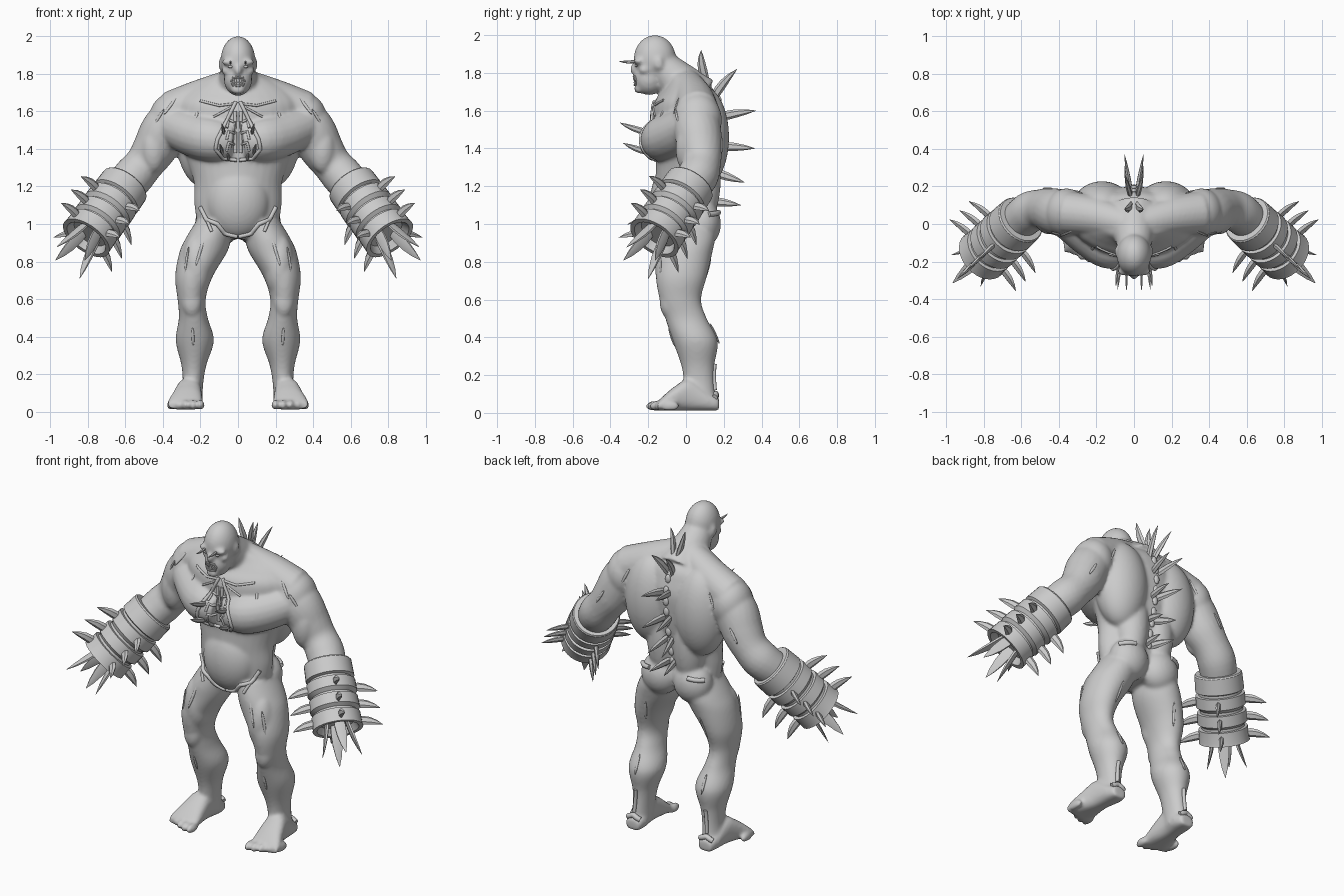
import bpy, bmesh, math
from mathutils import Vector as V, Matrix

cube = bpy.data.objects.get("Cube")
if cube:
    bpy.data.objects.remove(cube, do_unlink=True)

grey = bpy.data.materials.new("stone grey")
grey.use_nodes = True
colour = (0.6, 0.6, 0.6, 1)
grey.diffuse_color = colour
grey.node_tree.nodes["Principled BSDF"].inputs["Base Color"].default_value = colour


def finish(name, bm, mirror=True, angle=35):
    """Turn a bmesh into a shaded object, mirrored to the other side."""
    bmesh.ops.recalc_face_normals(bm, faces=bm.faces)
    me = bpy.data.meshes.new(name)
    bm.to_mesh(me)
    bm.free()
    ob = bpy.data.objects.new(name, me)
    bpy.context.collection.objects.link(ob)
    me.materials.append(grey)
    bpy.ops.object.select_all(action='DESELECT')
    ob.select_set(True)
    bpy.context.view_layer.objects.active = ob
    if mirror:
        ob.modifiers.new("mirror", 'MIRROR').use_mirror_merge = False
        bpy.ops.object.modifier_apply(modifier="mirror")
    bpy.ops.object.shade_smooth_by_angle(angle=math.radians(angle))
    return ob


def dense(rows, steps=5):
    """Add smoothly curving rows between the given ones."""
    out = []
    for i in range(len(rows) - 1):
        a, b, c, d = (rows[min(max(i + k, 0), len(rows) - 1)] for k in (-1, 0, 1, 2))
        for s in range(steps):
            t = s / steps
            out.append([q + t / 2 * (r - p + t * (2 * p - 5 * q + 4 * r - w + t * (3 * (q - r) + w - p)))
                        for p, q, r, w in zip(a, b, c, d)])
    return out + [list(rows[-1])]


def loft(bm, rings, n=20, power=1.0):
    """Skin rings given as (centre, half axis u, half axis v)."""
    def curve(a):
        return math.copysign(abs(a) ** power, a)
    loops = []
    for c, u, v in rings:
        angles = [math.tau * i / n for i in range(n)]
        loops.append([bm.verts.new(c + u * curve(math.cos(a)) + v * curve(math.sin(a))) for a in angles])
    for a, b in zip(loops, loops[1:]):
        for i in range(n):
            bm.faces.new((a[i], a[(i + 1) % n], b[(i + 1) % n], b[i]))
    bm.faces.new(loops[0][::-1])
    bm.faces.new(loops[-1])


def column(bm, rows, power=1.0):
    """Upright loft from (height, x centre, half width, front y, back y)."""
    loft(bm, [(V((x, (f + b) / 2, z)), V((w, 0, 0)), V((0, (b - f) / 2, 0))) for z, x, w, f, b in dense(rows)],
         32, power)


def blob(bm, c, r, rot=None, n=32):
    m = Matrix.Translation(c) @ (rot.to_matrix().to_4x4() if rot else Matrix()) @ Matrix.Diagonal((*r, 1))
    bmesh.ops.create_uvsphere(bm, u_segments=n, v_segments=n, radius=1, matrix=m)


def limb(bm, pts, n=20):
    """Round tube through (x, y, z, radius) points."""
    cs = [V(p[:3]) for p in pts]
    rings = []
    for i, c in enumerate(cs):
        q = (cs[min(i + 1, len(cs) - 1)] - cs[max(i - 1, 0)]).to_track_quat('Z', 'Y')
        rings.append((c, q @ V((pts[i][3], 0, 0)), q @ V((0, pts[i][3], 0))))
    loft(bm, rings, n)


def spike(bm, base, d, length, width, thick, bend=V(), side=V((1, 0, 0))):
    """Curved horn: swells slightly, then tapers to a point."""
    d = d.normalized()
    u = d.cross(side).normalized()
    v = d.cross(u)
    rings = []
    for t, s in ((-.15, .8), (.15, 1), (.45, .9), (.75, .55), (1, .04)):
        rings.append((base + d * length * t + bend * t * t, u * width * s, v * thick * s))
    loft(bm, rings, 6)


# Body masses, one half mirrored, then fused into one skin
bm = bmesh.new()
column(bm, ((.92, 0, .13, -.08, .09), (1, 0, .21, -.14, .13), (1.1, 0, .232, -.15, .13), (1.22, 0, .235, -.16, .15),
            (1.32, 0, .265, -.16, .175), (1.42, 0, .3, -.17, .19), (1.55, 0, .33, -.18, .2),
            (1.64, 0, .33, -.17, .18), (1.7, 0, .29, -.13, .155), (1.755, 0, .2, -.1, .1), (1.8, 0, .1, -.1, .04)), 1.1)
column(bm, ((1.02, .12, .1, -.13, .15), (.93, .155, .12, -.15, .155), (.85, .185, .127, -.155, .14),
            (.72, .235, .1, -.16, .11), (.6, .247, .075, -.14, .08), (.5, .238, .077, -.11, .11),
            (.38, .23, .102, -.07, .168), (.25, .235, .067, -.025, .15), (.15, .24, .055, -.01, .15),
            (.05, .25, .06, 0, .16)))
foot = ((.175, .25, .045, .07), (.12, .25, .06, .1), (.02, .26, .065, .17), (-.06, .27, .08, .13),
        (-.12, .28, .093, .08), (-.15, .28, .093, .05))
loft(bm, [(V((x, y, h / 2 + .01)), V((w, 0, 0)), V((0, 0, h / 2))) for y, x, w, h in dense(foot)], 20, .8)
for i in range(5):
    blob(bm, (.2 + .04 * i, -.165 + .005 * i * i, .036), (.022 - .001 * i, .05, .028))
limb(bm, dense(((.3, .06, 1.6, .11), (.385, .06, 1.51, .125), (.445, .075, 1.4, .118), (.5, .08, 1.32, .105),
                (.56, .06, 1.25, .11), (.63, .0, 1.17, .1))))
limb(bm, dense(((0, .05, 1.66, .14), (0, -.05, 1.76, .11), (0, -.13, 1.84, .085))))
limb(bm, dense(((.04, 0, 1.74, .085), (.2, .04, 1.665, .105), (.35, .06, 1.595, .115))))
limb(bm, dense(((.03, -.125, 1.44, .1), (.13, -.12, 1.45, .12), (.23, -.06, 1.475, .12), (.34, .02, 1.52, .11))))
for c, r in (((.36, .06, 1.55), (.115, .13, .145)),     # deltoid
             ((.17, .09, 1.46), (.16, .138, .27)),      # lat
             ((.11, .085, 1), (.12, .1, .125)),         # buttock
             ((0, -.07, 1.12), (.17, .12, .2)),         # belly
             ((.09, .08, 1.25), (.1, .105, .27)),       # lower back
             ((.22, -.07, .78), (.08, .095, .17)),      # thigh front
             ((.245, -.09, .59), (.055, .05, .09)),     # knee
             ((.45, .01, 1.4), (.07, .065, .13)),       # biceps
             ((0, -.165, 1.872), (.092, .112, .128)),   # skull
             ((0, -.195, 1.77), (.075, .08, .088)),     # jaw
             ((.045, -.25, 1.862), (.045, .028, .018)), # brow
             ((0, -.268, 1.82), (.022, .03, .03)),      # nose
             ((.06, -.22, 1.815), (.028, .03, .02)),    # cheek
             ((0, -.25, 1.715), (.04, .025, .025)),     # chin
             ((.092, -.145, 1.85), (.011, .026, .036))):  # ear
    blob(bm, c, r)
for v in bm.verts:
    v.co.z = max(v.co.z, .012)
body = finish("body", bm)
rm = body.modifiers.new("fuse", 'REMESH')
rm.mode, rm.voxel_size = 'VOXEL', .01
sm = body.modifiers.new("soften", 'SMOOTH')
sm.factor, sm.iterations = .5, 8
for m in ("fuse", "soften"):
    bpy.ops.object.modifier_apply(modifier=m)
bpy.ops.object.shade_smooth()
bpy.context.view_layer.update()


def on_skin(x, z, back=False):
    """Point and normal on the body, seen from the front or the back."""
    s = 1 if back else -1
    hit, p, n, _ = body.ray_cast(V((x, s, z)), V((0, -s, 0)))
    return (p, n) if hit else (V((x, 0, z)), V((0, s, 0)))


# Raised bones and tendons that follow the skin
def cord(bm, path, r, back=False):
    pts = []
    for (x, z), (x2, z2) in zip(path, path[1:]):
        for k in range(5):
            p, n = on_skin(x + (x2 - x) * k / 4, z + (z2 - z) * k / 4, back)
            pts.append((*(p + n * r * .2), r))
    limb(bm, [p for i, p in enumerate(pts) if i == 0 or (V(p[:3]) - V(pts[i - 1][:3])).length > .001], 8)


bm = bmesh.new()
cord(bm, ((.012, 1.65), (.05, 1.57), (.11, 1.45), (.12, 1.4), (.08, 1.35), (.005, 1.34)), .01)
cord(bm, ((.015, 1.6), (.015, 1.38)), .01)
for z in (1.54, 1.48, 1.42):
    cord(bm, ((.012, z), (.05, z + .015), (.06, z - .03)), .007)
finish("breastbone", bm, angle=60)
bm = bmesh.new()
cord(bm, ((.02, 1.64), (.1, 1.63), (.2, 1.655)), .007)
cord(bm, ((.04, 1.62), (.13, 1.57)), .006)
finish("collarbone", bm, angle=60)
bm = bmesh.new()
cord(bm, ((.2, 1.09), (.165, 1.02), (.11, 1), (.07, .95), (.005, .935)), .012)
cord(bm, ((.165, 1.02), (.14, .96)), .009)
cord(bm, ((.21, 1.05), (.13, 1.06)), .014, True)
finish("hip_bone", bm, angle=60)
bm = bmesh.new()
cord(bm, ((.24, .26), (.25, .12)), .011, True)
cord(bm, ((.21, .08), (.25, .1), (.29, .08)), .016, True)
finish("heel_bone", bm, angle=60)

# Long narrow gashes on shoulders, chest, thighs and shins
bm = bmesh.new()
for x, z, lean, size, back in ((.36, 1.63, .6, .06, 0), (.22, 1.58, .1, .05, 0), (.42, 1.57, .8, .05, 0),
                               (.2, .86, .3, .09, 0), (.275, .8, .2, .08, 0), (.24, .4, 0, .05, 0),
                               (.3, 1.58, .5, .06, 1), (.46, 1.42, .6, .05, 1), (.2, .75, .1, .07, 1),
                               (.23, .42, 0, .06, 1)):
    p, n = on_skin(x, z, back)
    along = V((lean, 0, -1))
    along = (along - n * along.dot(n)).normalized()
    rot = Matrix((along.cross(n), n, along)).transposed().to_quaternion()
    blob(bm, p, (.008, .007, size), rot, 10)
finish("gashes", bm)

# Paired horns along the spine, aimed at their tips
bm = bmesh.new()
for z, tip_y, tip_z in ((1.79, .08, 1.92), (1.69, .27, 1.82), (1.57, .37, 1.6), (1.41, .365, 1.4),
                        (1.27, .31, 1.22), (1.12, .29, 1.1)):
    p, n = on_skin(.02, z, True)
    bend = V((0, .03, -.01))
    d = V((.05, tip_y, tip_z)) - p - bend
    spike(bm, p, d, d.length, .024, .013, bend)
finish("spine_horns", bm)
bm = bmesh.new()
for i in range(9):
    p, n = on_skin(0, 1.12 + .066 * i, True)
    blob(bm, p, (.018, .012, .028), n=12)
finish("spine_bones", bm, False)

# Chest and brow horns
bm = bmesh.new()
for x, z, length in ((.075, 1.49, .13), (.085, 1.385, .12), (.05, 1.35, .05)):
    p, n = on_skin(x, z)
    spike(bm, p, V((.1, -1, .25)), length, .017, .009, V((0, 0, .015)))
finish("chest_horns", bm)
bm = bmesh.new()
spike(bm, on_skin(.04, 1.86)[0], V((0, -1, -.15)), .085, .009, .007, V((0, 0, .015)))
finish("brow_horns", bm)

# Face: eyes, lips and teeth
bm = bmesh.new()
blob(bm, on_skin(.04, 1.838)[0], (.014, .007, .007), n=12)
finish("eyes", bm)
bm = bmesh.new()
cord(bm, ((.003, 1.782), (.025, 1.78), (.036, 1.76), (.025, 1.738), (.003, 1.736)), .006)
finish("lips", bm)
bm = bmesh.new()
for x in (.008, .022):
    for z, h in ((1.773, -1), (1.746, 1)):
        spike(bm, on_skin(x, z)[0], V((0, -.1, h)), .016, .006, .006)
finish("teeth", bm)

# Gauntlets: banded sleeve, three rows of horns and blades at the open end
start, end = V((.6, .025, 1.21)), V((.808, -.168, .925))
axis = (end - start).normalized()
U = axis.cross(V((0, 0, -1))).normalized()
W = U.cross(axis)
span = (end - start).length
profile = [(0, .1), (0, .13), (.02, .136), (.25, .139)]
for t in (.27, .52, .76):
    profile += [(t, .122), (t + .035, .122), (t + .04, .14), (t + .2, .142)]
profile += [(1, .145), (1, .12), (.9, .1)]
bm = bmesh.new()
loft(bm, [(start + axis * span * t, U * r, W * r) for t, r in profile], 32)
finish("gauntlet_sleeve", bm, angle=30)
bm = bmesh.new()
for t in (.4, .65, .9):
    for out in (U, W, -U, -W):
        spike(bm, start + axis * span * t + out * .135, out + axis * .05, .125, .026, .014, axis * .03, axis.cross(out))
finish("gauntlet_horns", bm)
bm = bmesh.new()
for i, out in enumerate((U, W, -U, -W)):
    spike(bm, end - axis * .03 + out * .06, axis + out * .2, .2 + .02 * (i % 2), .012, .036, out * .015, axis.cross(out))
finish("gauntlet_blades", bm)
